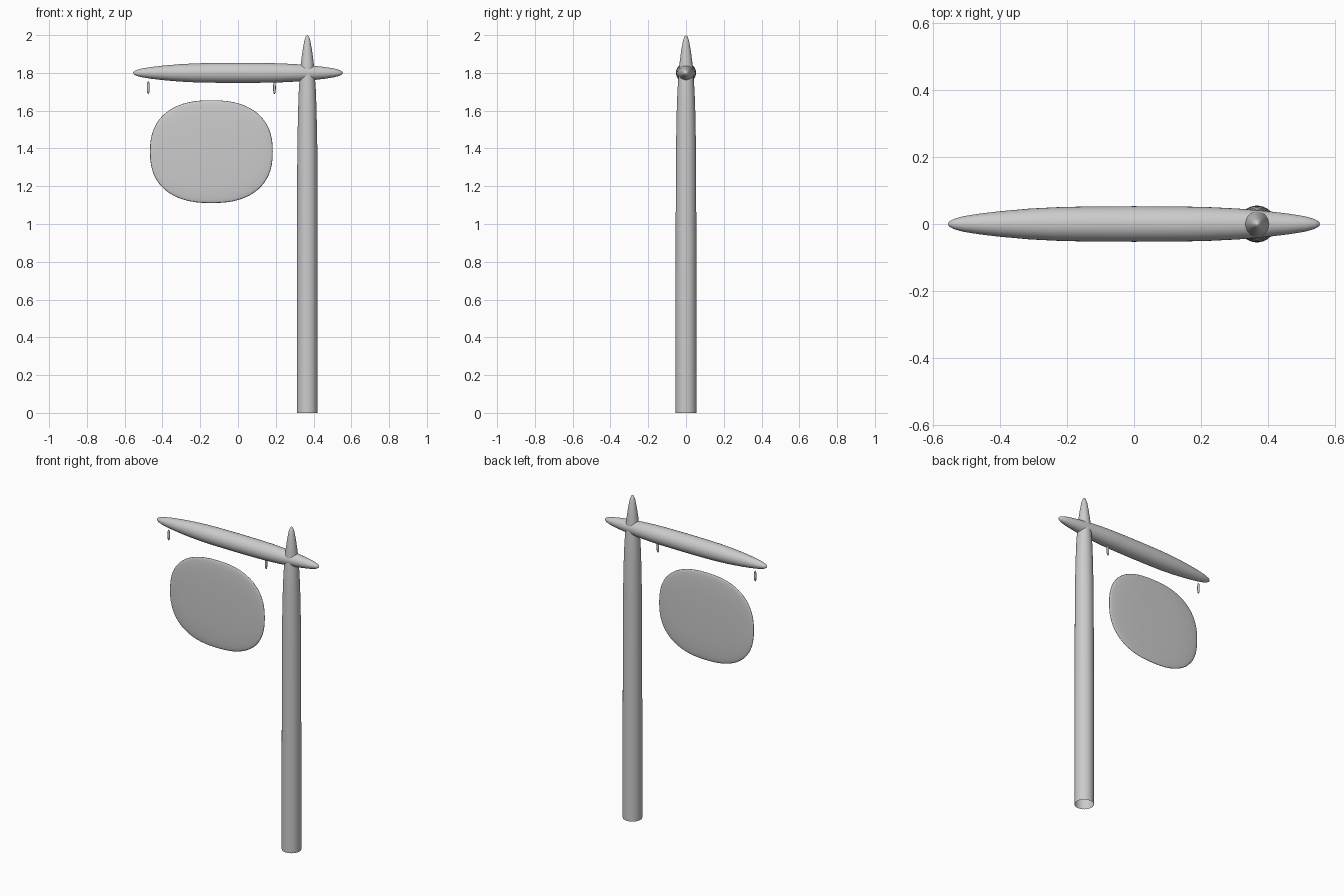
import bpy, bmesh, math
from mathutils import Matrix, Vector

cube = bpy.data.objects.get("Cube")
if cube:
    bpy.data.objects.remove(cube, do_unlink=True)

GREY = (0.6, 0.6, 0.6, 1)
mat = bpy.data.materials.new("light_grey")
mat.use_nodes = True
mat.diffuse_color = GREY
mat.node_tree.nodes["Principled BSDF"].inputs["Base Color"].default_value = GREY


def power(value, n):
    return math.copysign(abs(value) ** (2 / n), value)


def lathe(name, profile, matrix, sides=32, stretch=(1, 1), n=2):
    """Sweep (radius, height) points round z; a zero radius makes a pole."""
    bm = bmesh.new()
    rings = []
    for r, h in profile:
        if r < 1e-6:
            rings.append([bm.verts.new((0, 0, h))] * sides)
            continue
        angles = [math.tau * i / sides for i in range(sides)]
        rings.append([bm.verts.new((r * stretch[0] * power(math.cos(a), n),
                                    r * stretch[1] * power(math.sin(a), n), h))
                      for a in angles])
    for low, high in zip(rings, rings[1:]):
        for i in range(sides):
            j = (i + 1) % sides
            corners = list(dict.fromkeys((low[i], low[j], high[j], high[i])))
            bm.faces.new(corners)
    bm.transform(matrix)
    bm.normal_update()
    mesh = bpy.data.meshes.new(name)
    bm.to_mesh(mesh)
    bm.free()
    mesh.polygons.foreach_set("use_smooth", [True] * len(mesh.polygons))
    mesh.materials.append(mat)
    obj = bpy.data.objects.new(name, mesh)
    bpy.context.collection.objects.link(obj)
    return obj


def mirrored(half):
    """Complete a profile that runs from its middle to its upper pole."""
    return [(r, -h) for r, h in reversed(half[1:])] + half


def dome(radius, height, n, steps=12):
    """Quarter superellipse from the equator to the pole."""
    points = []
    for i in range(steps + 1):
        a = math.pi / 2 * i / steps
        points.append((radius * power(math.cos(a), n) if i < steps else 0,
                       height * power(math.sin(a), n)))
    return points


# Upright post, open underneath, drawn in to a point
post = [(0.055, 0), (0.055, 0.6), (0.0545, 1.0), (0.053, 1.4), (0.049, 1.6),
        (0.0455, 1.7), (0.039, 1.8), (0.033, 1.86), (0.025, 1.92),
        (0.016, 1.97), (0.008, 1.993), (0, 2.0)]
lathe("post", post, Matrix.Translation((0.367, 0, 0)))

# Crossbeam tapering to both ends
beam = [(0.053, 0), (0.052, 0.15), (0.0505, 0.22), (0.046, 0.31), (0.038, 0.4),
        (0.031, 0.46), (0.023, 0.51), (0.015, 0.538), (0.007, 0.552), (0, 0.555)]
lathe("crossbeam", mirrored(beam),
      Matrix.Translation((0, 0, 1.8)) @ Matrix.Rotation(math.pi / 2, 4, 'Y'))

# Thin rounded sign board
lathe("sign_board", mirrored(dome(1, 0.015, 2.4)),
      Matrix.Translation((-0.141, 0, 1.383)) @ Matrix.Rotation(math.pi / 2, 4, 'X'),
      sides=64, stretch=(0.325, 0.272), n=2.4)

# Small hangers beneath the beam
for side, x in (("right", -0.475), ("left", 0.193)):
    lathe(side + "_hanger", mirrored(dome(0.007, 0.033, 2.6, 6)),
          Matrix.Translation((x, 0, 1.722)), sides=12)
